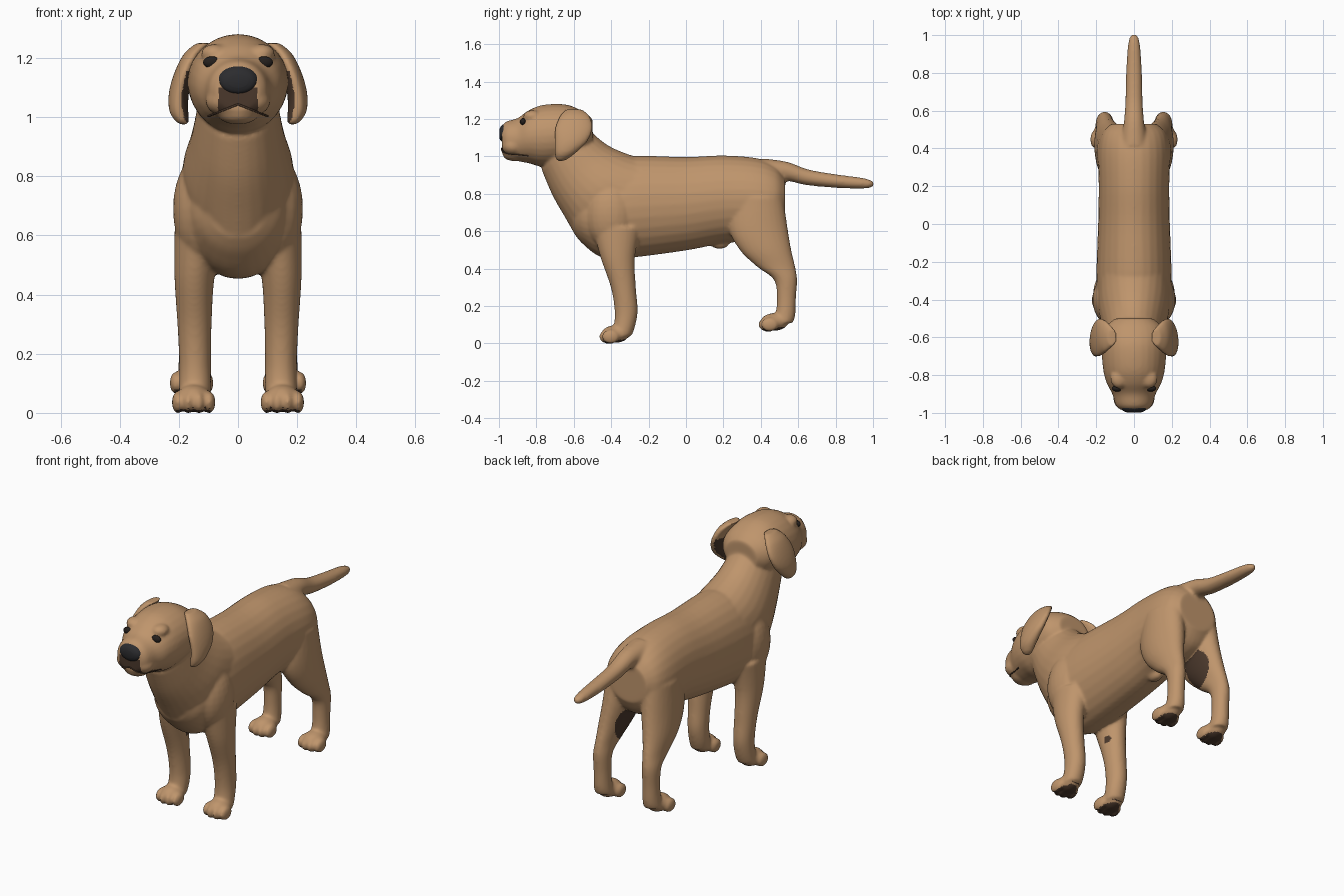
import bpy, bmesh, math
from mathutils import Vector, Matrix
from mathutils.bvhtree import BVHTree

if "Cube" in bpy.data.objects:
    bpy.data.objects.remove(bpy.data.objects["Cube"], do_unlink=True)


def material(name, rgb):
    mat = bpy.data.materials.new(name)
    mat.use_nodes = True
    colour = (*rgb, 1)
    mat.diffuse_color = colour
    shader = next(n for n in mat.node_tree.nodes if n.type == "BSDF_PRINCIPLED")
    shader.inputs["Base Color"].default_value = colour
    shader.inputs["Roughness"].default_value = 0.8
    return mat


coat = material("tan coat", (0.52, 0.30, 0.15))
brown = material("dark brown skin", (0.07, 0.04, 0.025))
black = material("nose black", (0.025, 0.025, 0.028))
eye_dark = material("eye black", (0.018, 0.014, 0.012))


def spline(a, b, c, d, t):
    return [0.5 * (2 * q + (r - p) * t + (2 * p - 5 * q + 4 * r - s) * t * t
                   + (3 * q - p - 3 * r + s) * t ** 3)
            for p, q, r, s in zip(a, b, c, d)]


def loft(bm, stations, tilt, side=1, steps=5, segments=28):
    """Closed tube through (x, y, z, half width, half depth) stations.
    Tilt turns the depth axis from y towards z."""
    last = len(stations) - 1
    rows = []
    for i in range(last):
        pick = [stations[min(max(k, 0), last)] for k in range(i - 1, i + 3)]
        rows += [spline(*pick, s / steps) for s in range(steps)]
    rows.append(stations[last])
    depth = Vector((0, math.cos(math.radians(tilt)), math.sin(math.radians(tilt))))
    rings = []
    for x, y, z, rx, rv in rows:
        ring = []
        for k in range(segments):
            a = math.tau * k / segments
            p = Vector((side * x + rx * math.cos(a), y, z)) + depth * rv * math.sin(a)
            ring.append(bm.verts.new(p))
        rings.append(ring)
    faces = [bm.faces.new(rings[0]), bm.faces.new(rings[-1])]
    for lower, upper in zip(rings, rings[1:]):
        for k in range(segments):
            n = (k + 1) % segments
            faces.append(bm.faces.new((lower[k], lower[n], upper[n], upper[k])))
    bmesh.ops.recalc_face_normals(bm, faces=faces)


def blob(bm, centre, radii):
    bmesh.ops.create_uvsphere(
        bm, u_segments=24, v_segments=16, radius=1,
        matrix=Matrix.Translation(centre) @ Matrix.Diagonal((*radii, 1)))


def finish(name, bm, *mats):
    mesh = bpy.data.meshes.new(name)
    bm.to_mesh(mesh)
    bm.free()
    for mat in mats:
        mesh.materials.append(mat)
    mesh.shade_smooth()
    obj = bpy.data.objects.new(name, mesh)
    bpy.context.collection.objects.link(obj)
    return obj


def fuse(obj, voxel, smoothing):
    """Merge overlapping volumes into one soft skin."""
    remesh = obj.modifiers.new("merge", "REMESH")
    remesh.mode = "VOXEL"
    remesh.voxel_size = voxel
    smooth = obj.modifiers.new("soften", "SMOOTH")
    smooth.factor = 0.5
    smooth.iterations = smoothing
    graph = bpy.context.evaluated_depsgraph_get()
    mesh = bpy.data.meshes.new_from_object(obj.evaluated_get(graph))
    obj.modifiers.clear()
    mats = list(obj.data.materials)
    obj.data = mesh
    mesh.materials.clear()
    for mat in mats:
        mesh.materials.append(mat)
    mesh.shade_smooth()


# Torso, neck and tail
bm = bmesh.new()
loft(bm, [(0, -.6, .69, .10, .10), (0, -.55, .69, .15, .16), (0, -.45, .71, .19, .25),
          (0, -.3, .73, .2, .272), (0, 0, .747, .19, .25), (0, .2, .77, .187, .235),
          (0, .38, .77, .19, .22), (0, .48, .77, .17, .18), (0, .53, .78, .12, .11)], 90)
loft(bm, [(0, -.37, .78, .19, .3), (0, -.46, .835, .185, .248),
          (0, -.565, .925, .158, .2), (0, -.65, 1.04, .135, .165)], 42)
loft(bm, [(0, .4, .91, .08, .08), (0, .53, .92, .055, .052), (0, .65, .888, .046, .042),
          (0, .8, .868, .042, .036), (0, .93, .857, .034, .03), (0, .985, .852, .024, .021),
          (0, 1.004, .85, .01, .01)], 80)
blob(bm, (0, .18, .535), (.032, .05, .03))

# Head: skull and muzzle, chin, lips and brows
loft(bm, [(0, -.985, 1.09, .07, .07), (0, -.96, 1.09, .096, .097), (0, -.9, 1.09, .115, .115),
          (0, -.84, 1.105, .146, .142), (0, -.76, 1.11, .165, .166), (0, -.64, 1.12, .17, .157),
          (0, -.55, 1.12, .152, .12), (0, -.5, 1.12, .1, .08)], 90)
blob(bm, (0, -.92, 1.01), (.07, .06, .035))
for side in (1, -1):
    blob(bm, (side * .055, -.925, 1.055), (.055, .06, .048))
    blob(bm, (side * .08, -.82, 1.215), (.045, .05, .032))


def paw(bm, side, x, y, z):
    blob(bm, (side * x, y + .04, z + .05), (.058, .075, .047))
    for offset, back in ((-.053, .015), (-.018, 0), (.018, 0), (.053, .015)):
        blob(bm, (side * (x + offset), y + back, z + .036), (.021, .047, .038))


# Legs with shoulders, haunches and toes
for side in (1, -1):
    blob(bm, (side * .115, -.4, .69), (.105, .14, .19))
    blob(bm, (side * .1, .37, .7), (.095, .15, .17))
    loft(bm, [(.13, -.37, .62, .085, .13), (.147, -.365, .46, .068, .092),
              (.147, -.335, .3, .058, .067), (.145, -.32, .18, .054, .062),
              (.145, -.328, .1, .054, .058), (.148, -.35, .04, .054, .06)], 0, side)
    loft(bm, [(.11, .38, .78, .085, .14), (.123, .385, .62, .083, .158),
              (.14, .425, .5, .07, .138), (.15, .482, .41, .053, .102),
              (.155, .532, .34, .047, .062), (.155, .537, .24, .044, .051),
              (.155, .53, .15, .047, .054), (.155, .51, .11, .052, .062)], 0, side)
    paw(bm, side, .15, -.418, 0)
    paw(bm, side, .157, .433, .065)

body = finish("body", bm, coat, brown)
fuse(body, .008, 9)


def lip(x):
    return 1.043 - .4 * abs(x)


def is_dark(c, n):
    """Bare skin: paw pads, inner thighs, inner elbows and upper lip."""
    inward = n.x * math.copysign(1, c.x) < -.5
    pad = n.z < -.75 and c.z < (.1 if c.y > 0 else .035) and (c.y < -.3 or .3 < c.y)
    thigh = inward and ((c.y - .43) / .09) ** 2 + ((c.z - .5) / .1) ** 2 < 1
    elbow = inward and math.hypot(c.y + .33, c.z - .4) < .022
    muzzle = c.y < -.92 and abs(c.x) < .066 and lip(c.x) < c.z < 1.1
    return pad or thigh or elbow or muzzle


for face in body.data.polygons:
    face.material_index = int(is_dark(face.center, face.normal))

# Surface lookup for fitting the face details
probe = bmesh.new()
probe.from_mesh(body.data)
tree = BVHTree.FromBMesh(probe)
probe.free()


def on_face(x, z):
    hit = tree.ray_cast(Vector((x, -2, z)), Vector((0, 1, 0)))[0]
    return hit if hit else Vector((x, -.9, z))


# Ears, with bare skin on the inner side
for side, label in ((1, "left"), (-1, "right")):
    bm = bmesh.new()
    loft(bm, [(.115, -.6, 1.25, .025, .045), (.15, -.595, 1.215, .032, .08),
              (.182, -.6, 1.15, .033, .1), (.2, -.615, 1.08, .034, .087),
              (.2, -.645, 1.02, .032, .057), (.188, -.665, .985, .022, .03),
              (.183, -.67, .975, .008, .01)], 0, side)
    ear = finish(label + "_ear", bm, coat, brown)
    fuse(ear, .008, 4)
    for face in ear.data.polygons:
        inner = face.normal.x * side < -.6 and face.center.z < 1.16
        face.material_index = int(inner)

    # Eye
    bm = bmesh.new()
    blob(bm, on_face(side * .088, 1.185) + Vector((0, .006, 0)), (.03, .016, .02))
    finish(label + "_eye", bm, eye_dark)

    # Nostril
    bm = bmesh.new()
    blob(bm, (side * .028, -.991, 1.115), (.011, .006, .014))
    finish(label + "_nostril", bm, eye_dark)

# Nose
bm = bmesh.new()
loft(bm, [(0, -.998, 1.122, .034, .022), (0, -.99, 1.122, .056, .038),
          (0, -.972, 1.124, .068, .049), (0, -.945, 1.124, .06, .046)], 90)
finish("nose", bm, black)

# Mouth line
line = bpy.data.curves.new("mouth_line", "CURVE")
line.dimensions = "3D"
line.bevel_depth = .0035
path = line.splines.new("POLY")
count = 25
path.points.add(count - 1)
for i, point in enumerate(path.points):
    x = .2 * i / (count - 1) - .1
    point.co = (*on_face(x, lip(x)), 1)
line.materials.append(brown)
bpy.context.collection.objects.link(bpy.data.objects.new("mouth_line", line))
